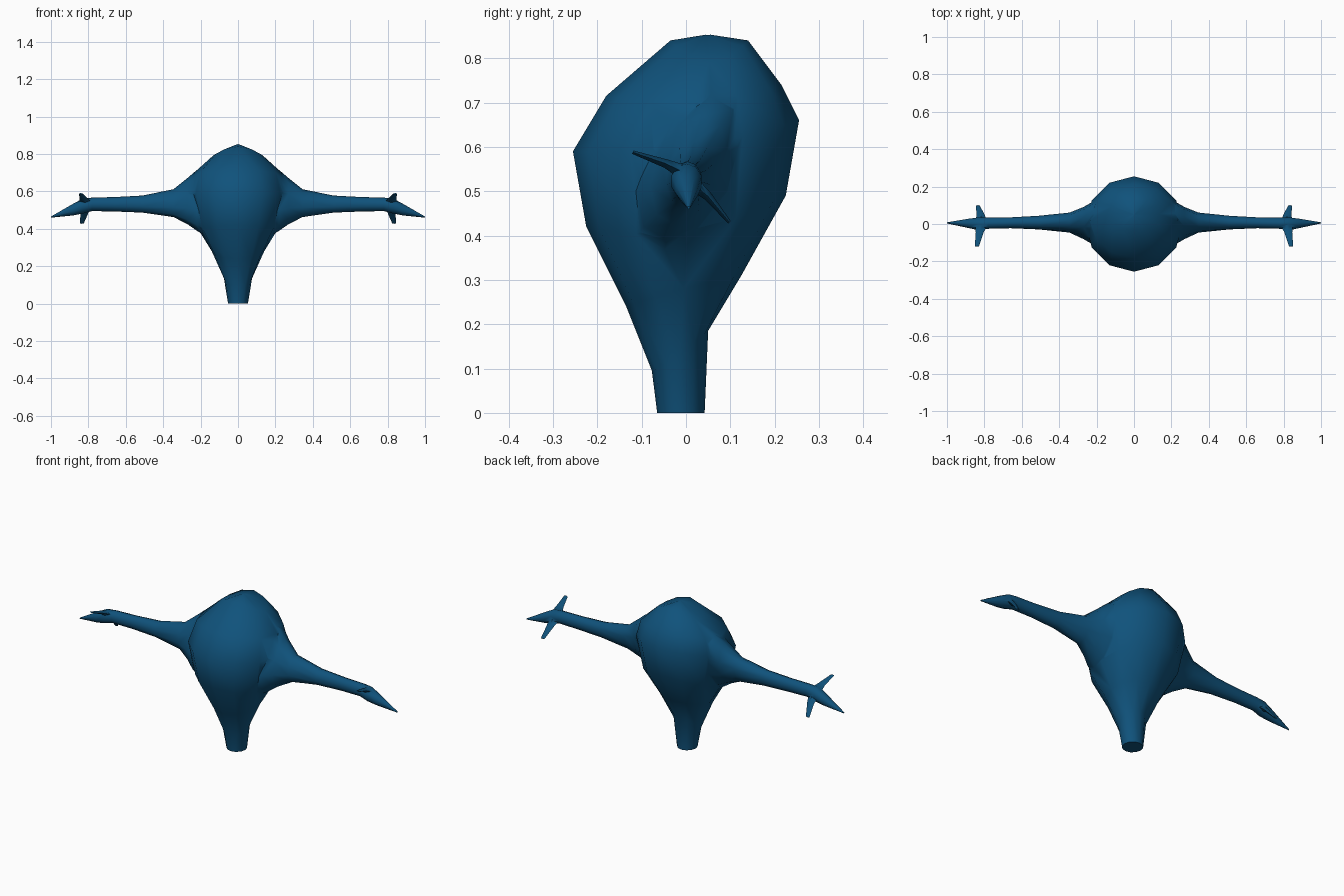
import bpy, bmesh, math
from mathutils import Vector

if "Cube" in bpy.data.objects:
    bpy.data.objects.remove(bpy.data.objects["Cube"])

blue = bpy.data.materials.new("deep blue")
blue.diffuse_color = (0.005, 0.085, 0.2, 1)
blue.use_nodes = True
blue.node_tree.nodes["Principled BSDF"].inputs["Base Color"].default_value = blue.diffuse_color


def loft(name, rings):
    """Skin a list of equal-length point rings and cap both ends."""
    bm = bmesh.new()
    vs = [[bm.verts.new(p) for p in r] for r in rings]
    n = len(rings[0])
    for a, b in zip(vs, vs[1:]):
        for i in range(n):
            j = (i + 1) % n
            bm.faces.new((a[i], a[j], b[j], b[i]))
    bm.faces.new(vs[0])
    bm.faces.new(vs[-1])
    bmesh.ops.recalc_face_normals(bm, faces=bm.faces)
    me = bpy.data.meshes.new(name)
    bm.to_mesh(me)
    bm.free()
    me.materials.append(blue)
    ob = bpy.data.objects.new(name, me)
    bpy.context.collection.objects.link(ob)
    return ob


def body_ring(yf, zf, yb, zb, rx, zs):
    """Tilted oval: front point, back point, half width, height of the sides."""
    pts = []
    for i in range(12):
        a = math.tau * i / 12
        c, s = math.cos(a), math.sin(a)
        z = (zf + zb) / 2 + c * (zb - zf) / 2
        z += (zs - (zf + zb) / 2) * s * s
        pts.append((rx * s, (yf + yb) / 2 + c * (yb - yf) / 2, z))
    return pts


def arm_ring(side, x, y0, y1, z0, z1, lean=0.0):
    """Oval across the arm, sheared by lean."""
    pts = []
    for i in range(10):
        a = math.tau * i / 10 + math.pi / 2
        dz = math.sin(a) * (z1 - z0) / 2
        y = (y0 + y1) / 2 + math.cos(a) * (y1 - y0) / 2 + lean * dz
        pts.append((side * x, y, (z0 + z1) / 2 + dz))
    return pts


def claw_ring(side, p, direction, wide, thick):
    """Flat diamond around p, wide along x."""
    d = Vector(direction).normalized()
    u = Vector((side, 0, 0))
    w = d.cross(u).normalized()
    c = Vector((side * p[0], p[1], p[2]))
    return [c + u * wide, c + w * thick, c - u * wide, c - w * thick]


# Bulb-shaped body on a narrow stem
body = loft("body", [body_ring(*r) for r in [
    (-.065, 0, .042, 0, .053, 0),
    (-.077, .095, .05, .185, .075, .135),
    (-.135, .24, .125, .31, .14, .28),
    (-.225, .42, .225, .49, .22, .41),
    (-.255, .59, .255, .66, .26, .60),
    (-.18, .715, .215, .74, .235, .70),
    (-.035, .84, .14, .84, .135, .79),
    (.045, .853, .055, .853, .005, .852),
]])

# front-back and bottom-top limits of the arm along its length
ARM = [
    (.12, -.13, .15, .33, .76, .3),
    (.22, -.10, .11, .39, .715, .3),
    (.27, -.075, .085, .425, .672, .25),
    (.345, -.045, .06, .463, .612, .15),
    (.51, -.03, .045, .487, .578, .05),
    (.66, -.024, .037, .493, .57, 0),
    (.78, -.027, .035, .495, .567, 0),
    (.83, -.035, .037, .482, .562, 0),
    (.88, -.024, .03, .472, .535, 0),
    (1.0, .003, .009, .46, .466, 0),
]
# claw path: point, half width, half thickness
CLAWS = {
    "front_claw": [((.815, .0, .54), .035, .018), ((.825, -.045, .562), .021, .01),
                   ((.84, -.12, .588), .011, .004)],
    "back_claw": [((.815, .0, .53), .035, .018), ((.82, .05, .488), .021, .01),
                  ((.835, .098, .43), .011, .004)],
}

parts = []
for side, tag in ((1, "right"), (-1, "left")):
    parts.append(loft(tag + "_arm", [arm_ring(side, *r) for r in ARM]))
    for name, path in CLAWS.items():
        d = Vector(path[-1][0]) - Vector(path[0][0])
        d.x = 0
        parts.append(loft(tag + "_" + name,
                          [claw_ring(side, p, d, w, t) for p, w, t in path]))

# Fuse arms and claws into one skin
for p in parts:
    m = body.modifiers.new("fuse_" + p.name, 'BOOLEAN')
    m.operation = 'UNION'
    m.solver = 'EXACT'
    m.object = p
bpy.context.view_layer.objects.active = body
body.select_set(True)
for m in list(body.modifiers):
    bpy.ops.object.modifier_apply(modifier=m.name)
for p in parts:
    bpy.data.objects.remove(p, do_unlink=True)
body.name = "body_with_arms"
bpy.ops.object.shade_smooth_by_angle(angle=math.radians(50))
